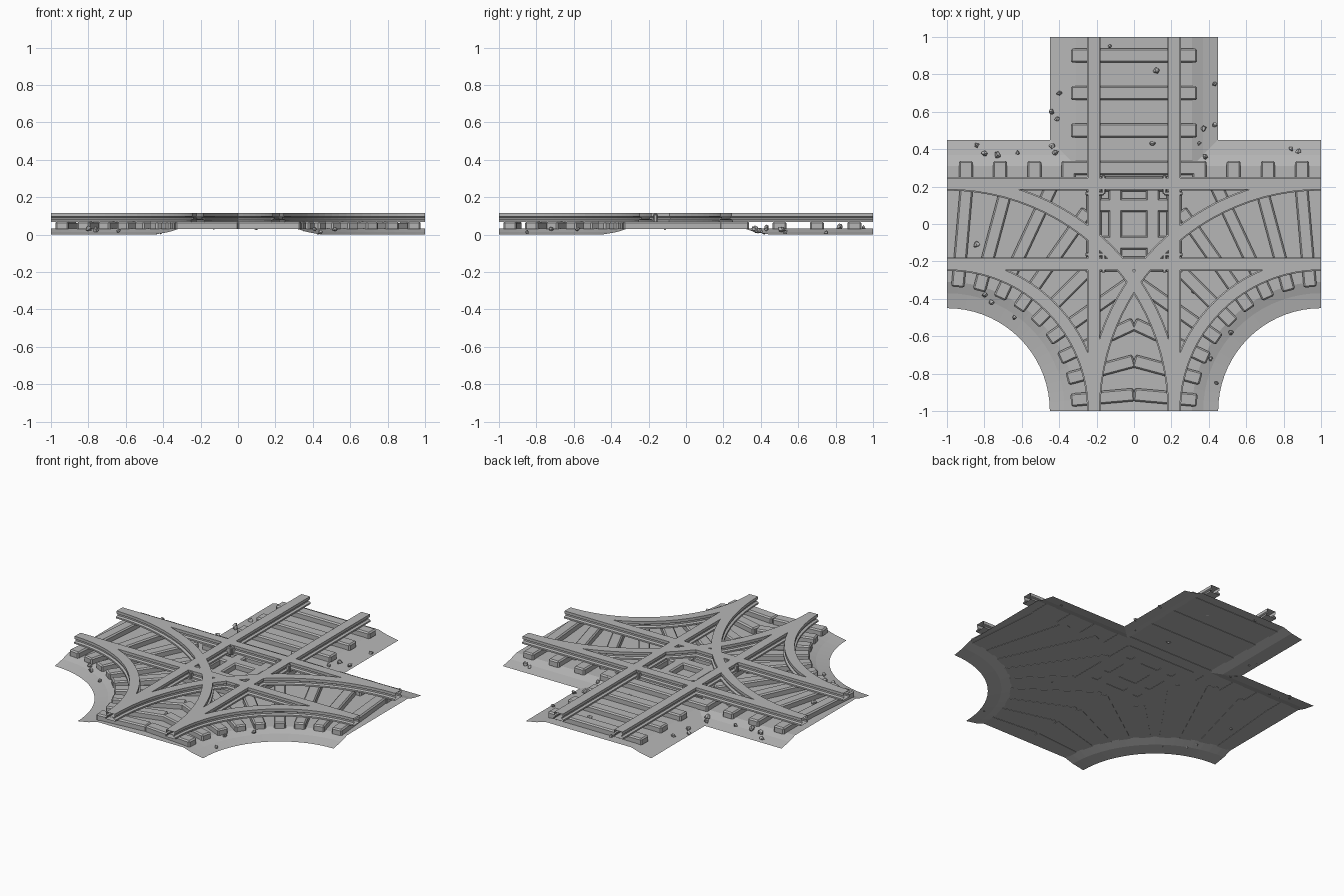
import bpy, bmesh, math, random
from mathutils import Matrix, Vector

cube = bpy.data.objects.get("Cube")
if cube:
    bpy.data.objects.remove(cube, do_unlink=True)

grey = bpy.data.materials.new("stone_grey")
grey.use_nodes = True
COLOUR = (0.47, 0.47, 0.47, 1)
grey.diffuse_color = COLOUR
grey.node_tree.nodes["Principled BSDF"].inputs["Base Color"].default_value = COLOUR

GAUGE = 0.215      # rail distance from track centre
BED = 0.033        # height of the flat ballast
TIE_TOP = 0.07
SIDES = (-1, 1)


def finish(bm, name):
    bmesh.ops.recalc_face_normals(bm, faces=bm.faces)
    mesh = bpy.data.meshes.new(name)
    bm.to_mesh(mesh)
    bm.free()
    mesh.materials.append(grey)
    obj = bpy.data.objects.new(name, mesh)
    bpy.context.collection.objects.link(obj)
    return obj


def bar(name, start, end, width, low=BED - 0.002, high=TIE_TOP, bevel=0.008):
    """Box laid between two plan points, with softened upper edges."""
    a, b = Vector(start), Vector(end)
    mid, run = (a + b) / 2, b - a
    bm = bmesh.new()
    bmesh.ops.create_cube(bm, size=1)
    bmesh.ops.scale(bm, vec=(run.length, width, high - low), verts=bm.verts)
    edges = [e for e in bm.edges if any(v.co.z > 0 for v in e.verts)]
    bmesh.ops.bevel(bm, geom=edges, offset=bevel, segments=1, affect='EDGES')
    turn = Matrix.Rotation(math.atan2(run.y, run.x), 4, 'Z')
    bm.transform(Matrix.Translation((mid.x, mid.y, (low + high) / 2)) @ turn)
    return finish(bm, name)


def rail(name, path):
    """Open-ended rail section swept along a list of (point, side direction)."""
    half = [(0.036, 0.069), (0.036, 0.079), (0.022, 0.084),
            (0.022, 0.093), (0.03, 0.097), (0.03, 0.115)]
    section = half + [(-o, z) for o, z in reversed(half)]
    bm = bmesh.new()
    rings = [[bm.verts.new((p.x + s.x * o, p.y + s.y * o, z)) for o, z in section]
             for p, s in path]
    n = len(section)
    for r, q in zip(rings, rings[1:]):
        for i in range(n):
            j = (i + 1) % n
            bm.faces.new((r[i], r[j], q[j], q[i]))
    return finish(bm, name)


def polar(side, radius, angle):
    return Vector((side * (-1 + radius * math.cos(angle)), -1 + radius * math.sin(angle)))


# Ballast bed: open sheet with sloped shoulders and two scooped front corners
def outline(d):
    steps = [math.radians(a) for a in range(0, 91, 5)]
    right = [(d, 1), (d, d), (1, d)]
    arc = [polar(-1, 1 - d, a) for a in reversed(steps)]
    right += [(p.x, p.y) for p in arc]
    return right + [(-x, y) for x, y in reversed(right)]


bm = bmesh.new()
rings = [[bm.verts.new((x, y, z)) for x, y in outline(d)]
         for d, z in ((0.45, 0), (0.37, 0.014), (0.31, BED))]
count = len(rings[0])
for outer, inner in zip(rings, rings[1:]):
    for i in range(count):
        j = (i + 1) % count
        a, b = outer[i].co, outer[j].co
        at_end = any(abs(a[k] - b[k]) < 1e-5 and abs(abs(a[k]) - 1) < 1e-5 for k in (0, 1))
        if not at_end:
            bm.faces.new((outer[i], outer[j], inner[j], inner[i]))
bm.faces.new(rings[-1])
bmesh.ops.triangulate(bm, faces=[f for f in bm.faces if len(f.verts) > 4])
bed = finish(bm, "ballast_bed")

# Straight rails, both directions
for s in SIDES:
    rail("long_rail", [(Vector((s * GAUGE, y)), Vector((1, 0))) for y in SIDES])
    rail("cross_rail", [(Vector((x, s * GAUGE)), Vector((0, 1))) for x in SIDES])

# Curved rails joining each side arm to the front arm
for s in SIDES:
    for name, radius in (("inner_curve_rail", 1 - GAUGE), ("outer_curve_rail", 1 + GAUGE)):
        path = []
        for k in range(25):
            a = math.radians(90 * k / 24)
            path.append((polar(s, radius, a), Vector((s * math.cos(a), math.sin(a)))))
        rail(name, path)

# Straight ties of the back arm
for k in range(4):
    y = 0.3 + 0.2 * k
    bar("back_tie", (-0.337, y), (0.337, y), 0.075)

# Fanned ties under the curves, and tie ends along the back of the side arms
for s in SIDES:
    for k in range(9):
        a = math.radians(5 + 10 * k)
        if k >= 4:
            reach = min(1.2 / math.sin(a), 0.75 / math.cos(a))
        else:
            reach = min(1 / math.cos(a), 0.75 / math.sin(a))
        bar("fan_tie", polar(s, 0.665, a), polar(s, reach, a), 0.07)
    for k in range(4):
        x = s * (0.35 + 0.183 * k)
        bar("side_tie_end", (x, 0.18), (x, 0.337), 0.075)

# Crossing timbers: an inner grid around a square opening, and an outer ring
for s in SIDES:
    for offset, width, reach in ((0.1, 0.07, 0.2), (GAUGE, 0.08, 0.255)):
        bar("crossing_timber", (s * offset, -reach), (s * offset, reach), width)
        bar("crossing_timber", (-reach, s * offset), (reach, s * offset), width)

# Short check rails beside the crossing corners
for sx in SIDES:
    for sy in SIDES:
        bar("check_rail", (sx * 0.163, sy * 0.16), (sx * 0.163, sy * 0.26), 0.02,
            low=TIE_TOP - 0.002, high=0.11, bevel=0.004)
        bar("check_rail", (sx * 0.16, sy * 0.163), (sx * 0.26, sy * 0.163), 0.02,
            low=TIE_TOP - 0.002, high=0.11, bevel=0.004)

# Loose stones scattered on the shoulders and between the ties
random.seed(4)
spots = [(-.84, .42), (-.8, .38), (-.73, .37), (-.62, .38), (-.44, .42), (-.42, .38),
         (-.41, .56), (-.44, .6), (-.4, .7), (.43, .75), (.43, .53), (.37, .51),
         (.38, .36), (.35, .43), (.84, .4), (.88, .39), (-.8, -.38), (-.76, -.42),
         (-.64, -.5), (.52, -.58), (.41, -.72), (.44, -.85), (.32, -.36), (-.84, -.11),
         (-.13, .95), (.12, .82), (.1, .43)]


def bed_height(x, y):
    if y > 0:
        d = min(abs(x), y)
    else:
        d = 1 - math.hypot(1 - abs(x), 1 + y)
    return BED * max(0, min(1, (0.45 - d) / 0.14))


bm = bmesh.new()
for x, y in spots:
    size = random.uniform(0.011, 0.017)
    place = Matrix.Translation((x, y, bed_height(x, y) + size * 0.6))
    turn = Matrix.Rotation(random.uniform(0, math.pi), 4, 'Z')
    made = bmesh.ops.create_icosphere(bm, subdivisions=1, radius=size, matrix=place @ turn)
    for v in made["verts"]:
        v.co += Vector([random.uniform(-0.3, 0.3) * size for _ in range(3)])
        v.co.z = max(v.co.z, 0)
finish(bm, "loose_stones")
